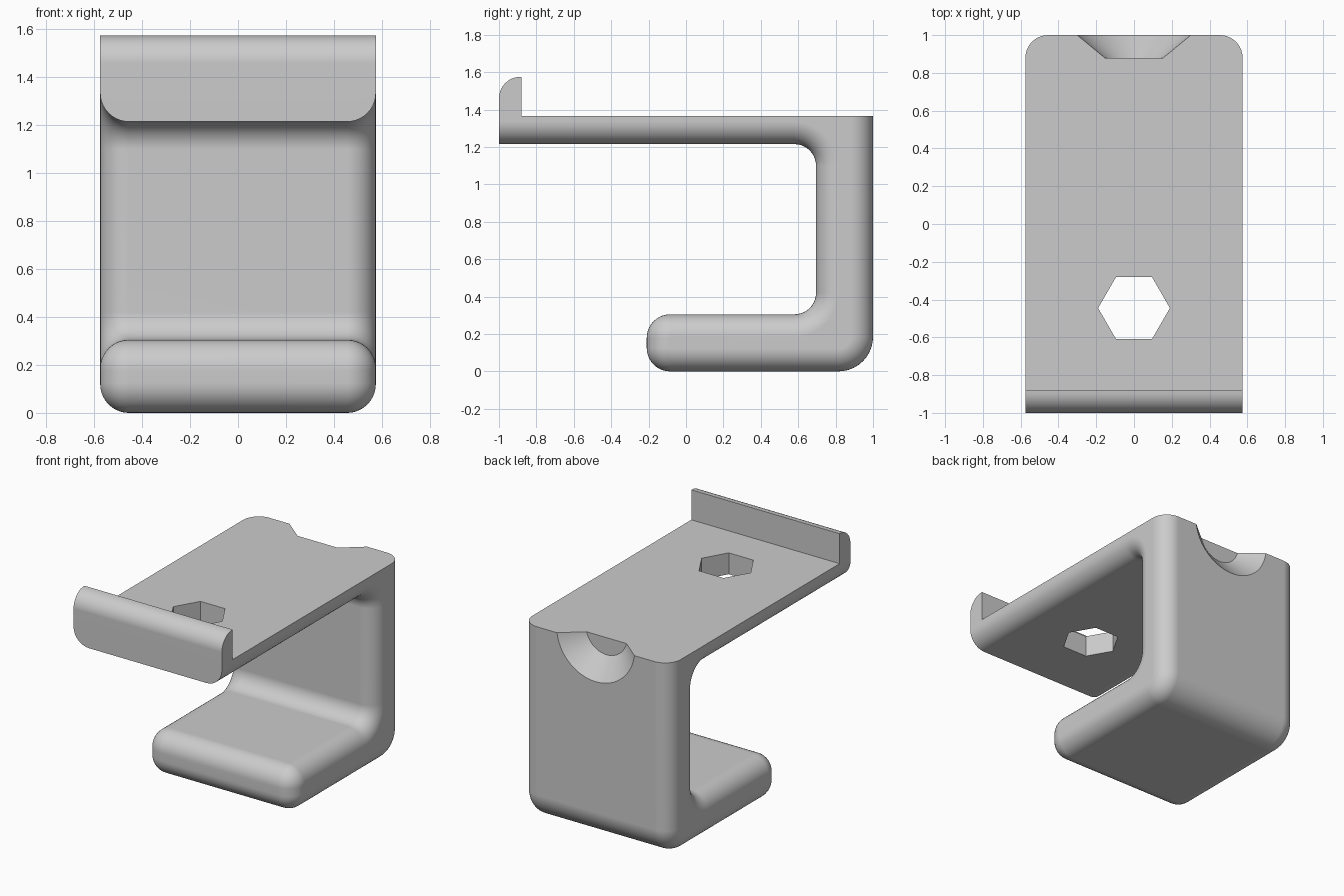
import bpy, bmesh, math
from mathutils import Vector

cube = bpy.data.objects.get("Cube")
if cube:
    bpy.data.objects.remove(cube, do_unlink=True)

HALF = 0.575      # half width
EDGE = 0.12       # side rounding radius
STEPS = 10


def material(name, value):
    mat = bpy.data.materials.new(name)
    mat.use_nodes = True
    color = (value, value, value, 1)
    mat.diffuse_color = color
    mat.node_tree.nodes["Principled BSDF"].inputs["Base Color"].default_value = color
    return mat


def profile(d):
    """Side outline (y, z), its rounded edges drawn in by d."""
    corners = [  # y, z, fillet radius
        (-1, 1.215 + d, 0),
        (0.695 + d, 1.215 + d, 0.115 + d),
        (0.695 + d, 0.305 - d, 0.115 + d),
        (-0.21 + d, 0.305 - d, 0.125 - d),
        (-0.21 + d, d, 0.125 - d),
        (1 - d, d, 0.185 - d),
        (1 - d, 1.365, 0),
        (-0.88, 1.365, 0),
        (-0.88, 1.575, 0),
        (-1, 1.575, 0.115),
    ]
    points = []
    for i, (y, z, r) in enumerate(corners):
        p = Vector((y, z))
        if r == 0:
            points.append(p)
            continue
        u = (p - Vector(corners[i - 1][:2])).normalized()
        v = (Vector(corners[(i + 1) % len(corners)][:2]) - p).normalized()
        centre = p + (v - u) * r
        for k in range(STEPS + 1):
            t = math.pi / 2 * k / STEPS
            points.append(centre + r * (u * math.sin(t) - v * math.cos(t)))
    return points


# Bracket body: outlines stacked across the width, shrinking at the sides
angles = [math.pi / 2 * k / STEPS for k in range(STEPS + 1)]
side = [(HALF - EDGE + EDGE * math.sin(t), EDGE * (1 - math.cos(t))) for t in angles]
layers = [(-x, d) for x, d in reversed(side)] + side
bm = bmesh.new()
rings = [[bm.verts.new((x, p.x, p.y)) for p in profile(d)] for x, d in layers]
for a, b in zip(rings, rings[1:]):
    for i in range(len(a)):
        bm.faces.new((a[i - 1], a[i], b[i], b[i - 1]))
bm.faces.new(rings[0])
bm.faces.new(rings[-1])
bmesh.ops.recalc_face_normals(bm, faces=bm.faces)
mesh = bpy.data.meshes.new("clamp_bracket")
bm.to_mesh(mesh)
bm.free()
bracket = bpy.data.objects.new("clamp_bracket", mesh)
bpy.context.collection.objects.link(bracket)
mesh.materials.append(material("plain_grey", 0.6))

# Hexagonal hole through the upper plate
bpy.ops.mesh.primitive_cylinder_add(vertices=6, radius=0.19, depth=0.6,
                                    location=(0, -0.445, 1.3),
                                    rotation=(0, 0, math.pi / 6))
hex_cutter = bpy.context.object

# Conical recess at the top of the back wall
slope = (0.303 - 0.16) / 0.12
bpy.ops.mesh.primitive_cone_add(vertices=96, radius1=0.303 + slope * 0.04, radius2=0.16,
                                depth=0.16, location=(0, 0.96, 1.405),
                                rotation=(math.pi / 2, 0, 0))
recess_cutter = bpy.context.object

for cutter in (hex_cutter, recess_cutter):
    cutter.hide_render = True
    bpy.ops.object.select_all(action='DESELECT')
    bracket.select_set(True)
    bpy.context.view_layer.objects.active = bracket
    cut = bracket.modifiers.new("cut", 'BOOLEAN')
    cut.operation = 'DIFFERENCE'
    cut.solver = 'EXACT'
    cut.object = cutter
    bpy.ops.object.modifier_apply(modifier=cut.name)
    bpy.data.objects.remove(cutter, do_unlink=True)

# Smooth rounded edges, keeping the flat faces flat
bpy.ops.object.shade_smooth_by_angle(angle=math.radians(30))
weighted = bracket.modifiers.new("flat_faces", 'WEIGHTED_NORMAL')
weighted.keep_sharp = True
